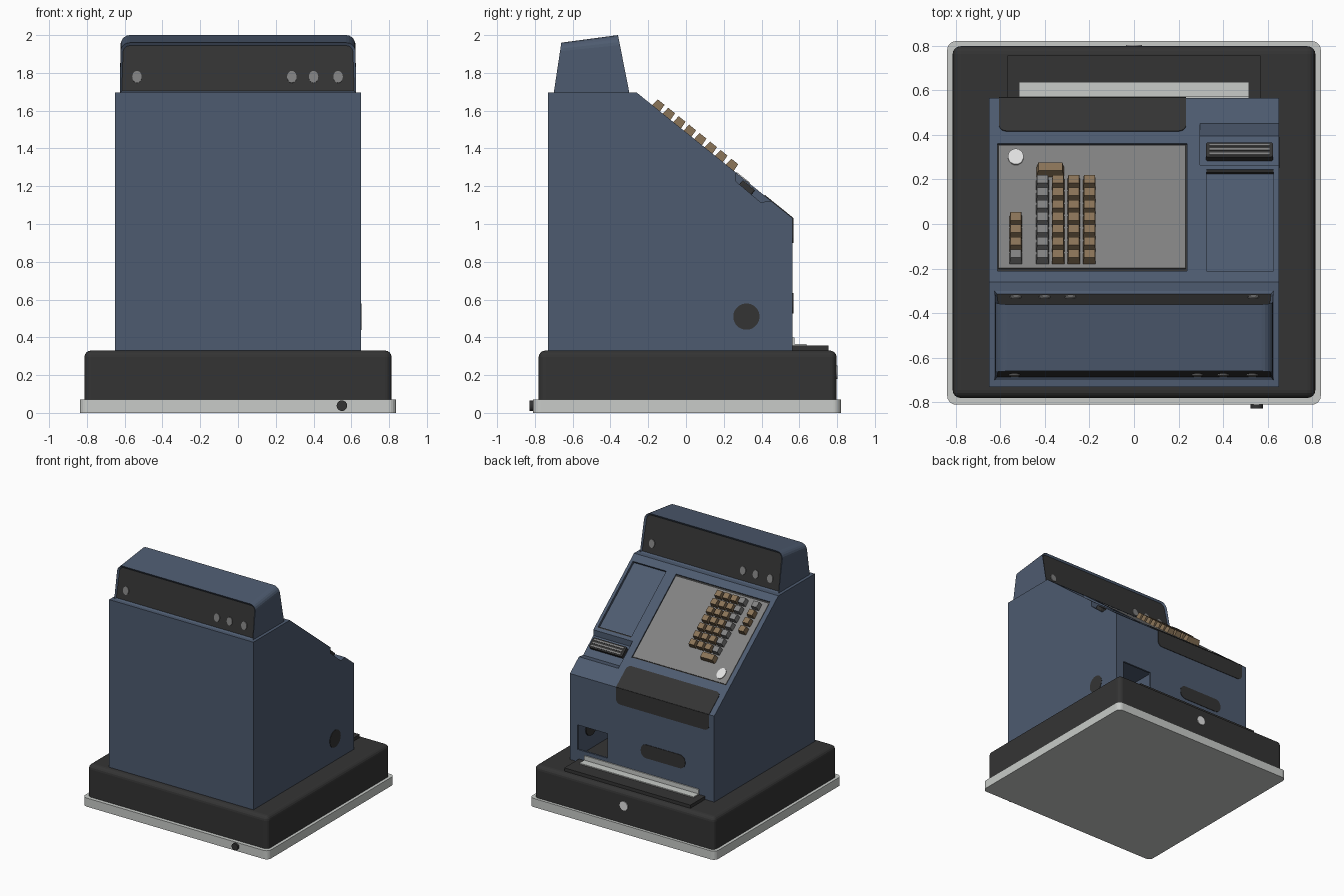
import bpy, bmesh, math
from mathutils import Matrix, Vector

if "Cube" in bpy.data.objects:
    bpy.data.objects.remove(bpy.data.objects["Cube"])


def material(name, r, g, b):
    m = bpy.data.materials.new(name)
    m.diffuse_color = (r, g, b, 1)
    m.use_nodes = True
    m.node_tree.nodes["Principled BSDF"].inputs["Base Color"].default_value = m.diffuse_color
    return m


BLUE = material("slate_blue", 0.075, 0.104, 0.16)
BLACK = material("soft_black", 0.034, 0.034, 0.034)
LIGHT = material("light_grey", 0.58, 0.60, 0.58)
GREY = material("panel_grey", 0.22, 0.22, 0.22)
TAN = material("tan_key", 0.25, 0.17, 0.095)
WHITE = material("white", 0.75, 0.75, 0.75)


def finish(name, bm, *mats):
    bmesh.ops.recalc_face_normals(bm, faces=bm.faces)
    me = bpy.data.meshes.new(name)
    bm.to_mesh(me)
    bm.free()
    ob = bpy.data.objects.new(name, me)
    bpy.context.collection.objects.link(ob)
    for m in mats:
        me.materials.append(m)
    return ob


def frame(origin, x_axis, y_axis):
    x, y = Vector(x_axis).normalized(), Vector(y_axis).normalized()
    z = x.cross(y)
    m = Matrix((x, y, z)).transposed().to_4x4()
    m.translation = origin
    return m


def plate(name, pts, low, high, m, mat, taper=1.0):
    """Extrude a 2D outline between two heights in the frame m."""
    bm = bmesh.new()
    a = [bm.verts.new(m @ Vector((x, y, low))) for x, y in pts]
    b = [bm.verts.new(m @ Vector((x * taper, y * taper, high))) for x, y in pts]
    bm.faces.new(a[::-1])
    bm.faces.new(b)
    n = len(pts)
    for i in range(n):
        bm.faces.new((a[i], a[(i + 1) % n], b[(i + 1) % n], b[i]))
    return finish(name, bm, mat)


def rrect(w, h, radii, n=5):
    """Rounded rectangle; radii run from lower left, anticlockwise."""
    if not isinstance(radii, tuple):
        radii = (radii,) * 4
    pts = []
    for k, (sx, sy) in enumerate(((-1, -1), (1, -1), (1, 1), (-1, 1))):
        r = radii[k]
        if r == 0:
            pts.append((sx * w / 2, sy * h / 2))
            continue
        for i in range(n + 1):
            t = math.pi + (k + i / n) * math.pi / 2
            pts.append((sx * (w / 2 - r) + r * math.cos(t), sy * (h / 2 - r) + r * math.sin(t)))
    return pts


def disc(rx, ry, n=20):
    return [(rx * math.cos(i * math.tau / n), ry * math.sin(i * math.tau / n)) for i in range(n)]


def box(name, x0, x1, y0, y1, z0, z1, mat):
    m = Matrix.Translation(((x0 + x1) / 2, (y0 + y1) / 2, 0))
    return plate(name, rrect(x1 - x0, y1 - y0, 0), z0, z1, m, mat)


# The sloping keyboard face
TOP, Y0, Y1 = 1.695, -0.26, 0.565
K = (1.03 - TOP) / (Y1 - Y0)
COS = 1 / math.hypot(1, K)


def slope(x, y):
    return frame((x, y, TOP + K * (y - Y0)), (1, 0, 0), (0, 1, K))


def slope_plate(name, x0, x1, y0, y1, low, high, mat, radii=0):
    return plate(name, rrect(x1 - x0, (y1 - y0) / COS, radii), low, high,
                 slope((x0 + x1) / 2, (y0 + y1) / 2), mat)


def back(x, z, y=Y1):
    return frame((x, y, z), (-1, 0, 0), (0, 0, 1))


def side(x):
    return frame((x, 0, 0), (0, 1, 0), (0, 0, 1))


# Plinth and base
plate("plinth", rrect(1.675, 1.63, 0.04), 0, 0.07, Matrix.Translation((0, 0.005, 0)), LIGHT)
base = box("base", -0.813, 0.813, -0.78, 0.797, 0.03, 0.33, BLACK)
bev = base.modifiers.new("bevel", "BEVEL")
bev.width, bev.segments = 0.035, 4

# Main body with cut-outs
body = plate("body", [(-0.73, 0.33), (Y1, 0.33), (Y1, 1.03), (Y0, TOP), (-0.73, TOP)],
             -0.65, 0.65, side(0), BLUE)
cutters = [
    slope_plate("keyboard_cut", -0.613, 0.237, -0.21, 0.362, -0.014, 0.1, BLUE),
    slope_plate("lid_cut", 0.325, 0.625, -0.21, 0.245, -0.02, 0.1, BLUE),
    plate("printer_cut", [(0.265, 1.225), (0.395, 1.115), (0.45, 1.1225), (0.5, 1.35), (0.265, 1.35)],
          0.295, 0.7, side(0), BLUE),
    box("cavity_cut", 0.0, 0.635, -0.4, 0.55, 0.2, 0.9, BLUE),
    box("window_cut", 0.31, 0.58, 0.5, 0.7, 0.43, 0.63, BLUE),
]
for c in cutters:
    mod = body.modifiers.new(c.name, "BOOLEAN")
    mod.operation, mod.solver, mod.object = "DIFFERENCE", "EXACT", c
    c.hide_render = True
    c.hide_viewport = True

# Display hood with recessed dark panels at both ends
bm = bmesh.new()
ends = []
for y, dy, dz in ((-0.70, 0.04, 0.265), (-0.30, -0.06, 0.305)):
    loop = []
    for x, z in rrect(1.25, 0.29, (0, 0, 0.05, 0.05)):
        v = (z + 0.145) / 0.29
        loop.append(bm.verts.new((x * (1 - 0.005 * v), y + dy * v, TOP + dz * v)))
    ends.append(loop)
caps = [bm.faces.new(e) for e in ends]
n = len(ends[0])
for i in range(n):
    bm.faces.new((ends[0][i], ends[0][(i + 1) % n], ends[1][(i + 1) % n], ends[1][i]))
bmesh.ops.recalc_face_normals(bm, faces=bm.faces)
bmesh.ops.inset_individual(bm, faces=caps, thickness=0.014, depth=-0.012)
for f in caps:
    f.material_index = 1
finish("display_hood", bm, BLUE, BLACK)

# Indicator lamps, the same on both ends turned half round
for tag, sx, y, dy, dz in (("customer", 1, -0.70, 0.04, 0.265), ("clerk", -1, -0.30, -0.06, 0.305)):
    v = (1.78 - TOP) / dz
    for i, x in enumerate((-0.535, 0.285, 0.40, 0.53)):
        m = frame((sx * x, y + dy * v, 1.78), (sx, 0, 0), (0, dy, dz))
        plate(f"{tag}_lamp_{i}", disc(0.025, 0.032), -0.014, -0.006, m, GREY)

# Keyboard panel
slope_plate("keyboard_border", -0.613, 0.237, -0.21, 0.362, -0.016, -0.008, BLACK)
slope_plate("keyboard_panel", -0.607, 0.230, -0.197, 0.355, -0.012, -0.002, GREY)
plate("lock_disc", disc(0.035, 0.035 / COS), -0.004, 0.005, slope(-0.53, 0.30), WHITE)


def key(name, x, y, w, mat):
    plate(name, rrect(w, 0.054, 0), -0.004, 0.042, slope(x, y - 0.02), mat, 0.86)


for c, (x, rows) in enumerate(((-0.53, 4), (-0.41, 7), (-0.34, 7), (-0.27, 7), (-0.20, 7))):
    for r in range(rows):
        grey = c == 1 or (c == 0 and r == 0)
        key(f"key_{c}_{r}", x, -0.138 + 0.0555 * r, 0.057, GREY if grey else TAN)
key("wide_key", -0.375, 0.252, 0.125, TAN)

# Lid edge and receipt printer
slope_plate("lid_edge", 0.325, 0.625, 0.236, 0.245, -0.02, -0.004, BLACK)
floor = frame((0.4725, 0.315, 1.183), (1, 0, 0), (0, 0.13, -0.11))
plate("printer_block", rrect(0.30, 0.085, 0.01), -0.01, 0.028, floor, BLACK)
for i in (-1, 0, 1):
    m = floor @ Matrix.Translation((0, i * 0.026, 0))
    plate(f"receipt_slot_{i + 1}", rrect(0.27, 0.011, 0), 0.02, 0.032, m, GREY)

# Dark wrist pad wrapped over the edge, and the back and side fittings
slope_plate("pad_top", -0.605, 0.233, 0.415, 0.567, -0.01, 0.004, BLACK, (0.035, 0.035, 0, 0))
plate("pad_front", rrect(0.838, 0.134, (0.04, 0.04, 0, 0)), -0.01, 0.004, back(-0.186, 0.966), BLACK)
plate("hand_slot", rrect(0.40, 0.11, 0.05), -0.004, 0.004, back(-0.19, 0.58), BLACK)
plate("side_cap", disc(0.07, 0.07), -0.025, 0.003, side(0.65) @ Matrix.Translation((0.32, 0.51, 0)), BLACK)

# Drawer ledge
box("ledge", -0.568, 0.568, 0.55, 0.755, 0.32, 0.356, BLACK)
box("ledge_strip", -0.515, 0.515, 0.56, 0.637, 0.35, 0.364, LIGHT)
box("ledge_upright", -0.515, 0.515, 0.56, 0.574, 0.35, 0.40, LIGHT)

# Drawer lock and cable plug
plate("drawer_lock", disc(0.036, 0.036), -0.01, 0.006, back(0, 0.215, 0.797), WHITE)
plate("cable_plug", disc(0.028, 0.028), -0.02, 0.018,
      frame((0.55, -0.81, 0.038), (1, 0, 0), (0, 0, 1)), BLACK)
